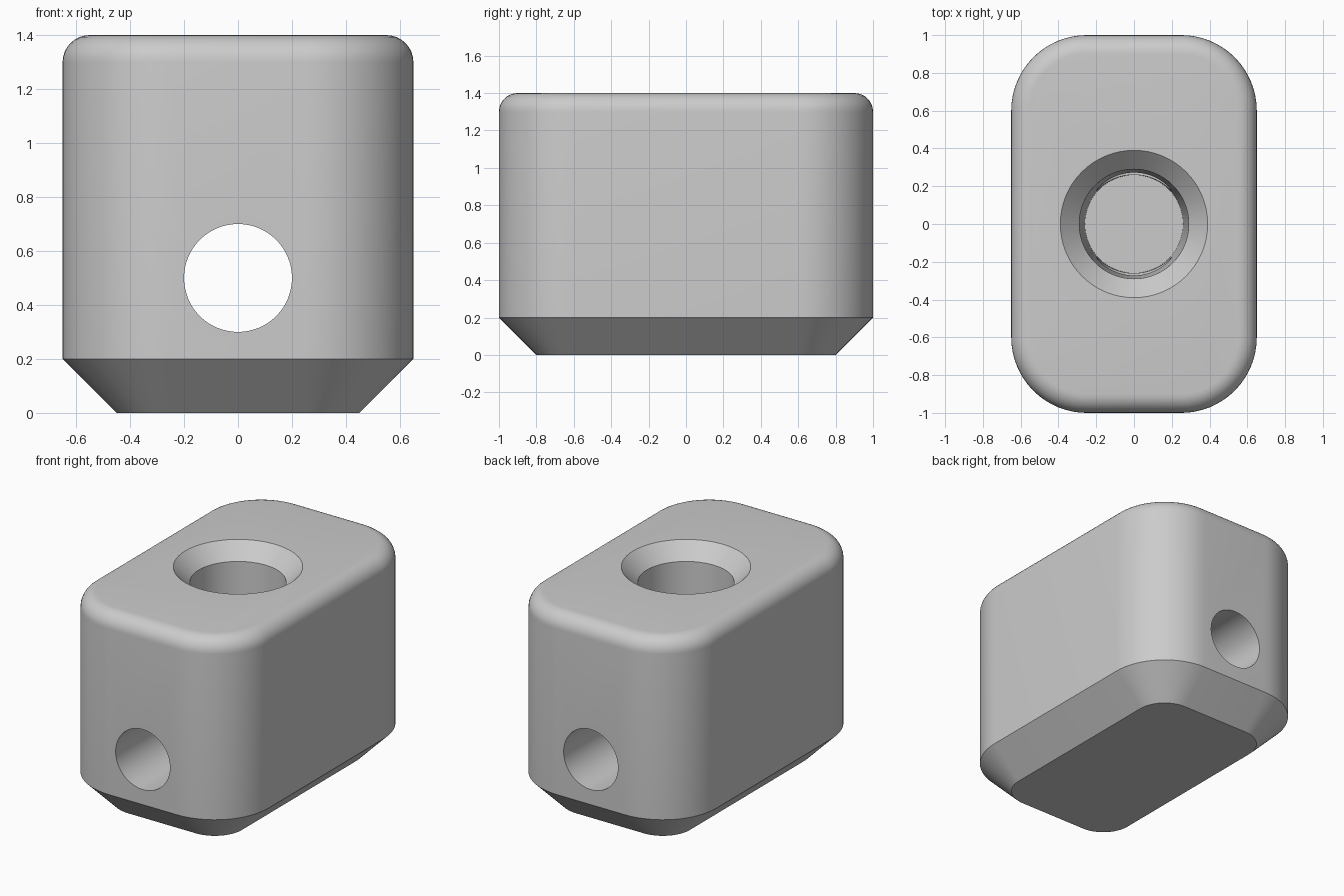
import bpy, bmesh, math

if "Cube" in bpy.data.objects:
    bpy.data.objects.remove(bpy.data.objects["Cube"])

grey = bpy.data.materials.new("plain grey")
grey.diffuse_color = (0.6, 0.6, 0.6, 1)
grey.use_nodes = True
grey.node_tree.nodes["Principled BSDF"].inputs["Base Color"].default_value = grey.diffuse_color


def outline(inset, z, half_x=0.65, half_y=1.0, radius=0.4, steps=16):
    """Rounded rectangle, offset inwards."""
    points = []
    for corner, (sx, sy) in enumerate([(1, 1), (-1, 1), (-1, -1), (1, -1)]):
        cx, cy = sx * (half_x - radius), sy * (half_y - radius)
        for i in range(steps + 1):
            a = (corner + i / steps) * math.pi / 2
            points.append((cx + (radius - inset) * math.cos(a),
                           cy + (radius - inset) * math.sin(a), z))
    return points


def circle(radius, z, steps=64):
    return [(radius * math.cos(2 * math.pi * i / steps),
             radius * math.sin(2 * math.pi * i / steps), z) for i in range(steps)]


def loft(name, rings):
    """Closed solid through stacked rings."""
    bm = bmesh.new()
    loops = [[bm.verts.new(p) for p in ring] for ring in rings]
    n = len(loops[0])
    for low, high in zip(loops, loops[1:]):
        for i in range(n):
            j = (i + 1) % n
            bm.faces.new((low[i], low[j], high[j], high[i]))
    bm.faces.new(loops[0][::-1])
    bm.faces.new(loops[-1])
    mesh = bpy.data.meshes.new(name)
    bm.to_mesh(mesh)
    bm.free()
    mesh.materials.append(grey)
    obj = bpy.data.objects.new(name, mesh)
    bpy.context.collection.objects.link(obj)
    return obj


# Block: chamfered base, straight walls, rounded top edge
rings = [outline(0.2, 0), outline(0, 0.2)]
for k in range(9):
    a = k / 8 * math.pi / 2
    rings.append(outline(0.1 * (1 - math.cos(a)), 1.3 + 0.1 * math.sin(a)))
block = loft("clamp_block", rings)

# Countersunk, slightly tapered blind hole from the top
screw_hole = loft("screw_hole_cutter", [circle(0.26, 0.28), circle(0.29, 1.3),
                                        circle(0.39, 1.4), circle(0.39, 1.5)])

# Cross hole running from front to back
cross_hole = loft("cross_hole_cutter", [circle(0.2, -1.2), circle(0.2, 1.2)])
cross_hole.rotation_euler.x = math.pi / 2
cross_hole.location.z = 0.5

for cutter in (screw_hole, cross_hole):
    cutter.hide_render = True
    cutter.hide_set(True)
    mod = block.modifiers.new(cutter.name, 'BOOLEAN')
    mod.object = cutter
    mod.operation = 'DIFFERENCE'
    mod.solver = 'EXACT'

# Bake the cuts, then smooth the curved faces
bpy.context.view_layer.objects.active = block
block.select_set(True)
for mod in list(block.modifiers):
    bpy.ops.object.modifier_apply(modifier=mod.name)
for cutter in (screw_hole, cross_hole):
    bpy.data.objects.remove(cutter)
bpy.ops.object.shade_smooth_by_angle(angle=math.radians(30))
